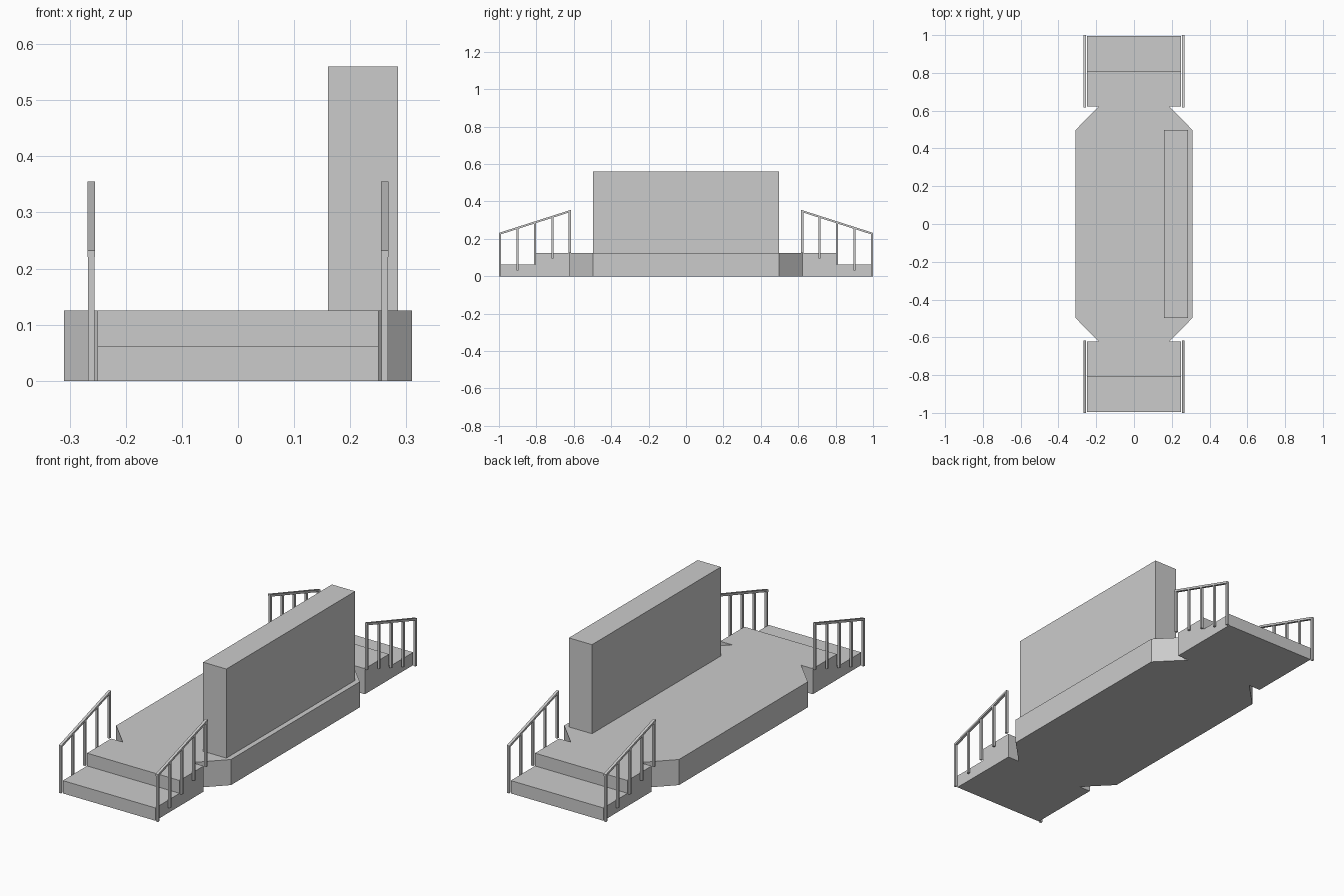
import bpy
import bmesh
from mathutils import Vector

cube = bpy.data.objects.get("Cube")
if cube:
    bpy.data.objects.remove(cube, do_unlink=True)

GREY = (0.6, 0.6, 0.6, 1.0)
grey = bpy.data.materials.new("plain grey")
grey.use_nodes = True
grey.diffuse_color = GREY
grey.node_tree.nodes["Principled BSDF"].inputs["Base Color"].default_value = GREY


def add_prism(bm, outline, push):
    """Extrude a closed outline of 3D points along the push vector."""
    face = bm.faces.new([bm.verts.new(p) for p in outline])
    geom = bmesh.ops.extrude_face_region(bm, geom=[face], use_keep_orig=True)["geom"]
    moved = [g for g in geom if isinstance(g, bmesh.types.BMVert)]
    bmesh.ops.translate(bm, verts=moved, vec=Vector(push))


def finish(name, bm):
    bmesh.ops.recalc_face_normals(bm, faces=bm.faces)
    mesh = bpy.data.meshes.new(name)
    bm.to_mesh(mesh)
    bm.free()
    mesh.materials.append(grey)
    obj = bpy.data.objects.new(name, mesh)
    bpy.context.collection.objects.link(obj)
    return obj


def side_profile(bm, points, x0, x1):
    """Extrude a (y, z) profile from x0 to x1."""
    add_prism(bm, [(x0, y, z) for y, z in points], (x1 - x0, 0, 0))


DECK_Z = 0.125
STEP_Z = DECK_Z / 2
DECK_END = 0.622

# Deck with chamfered corners
quarter = [(0.31, 0.497), (0.187, DECK_END)]
outline = quarter + [(-x, y) for x, y in reversed(quarter)]
outline += [(-x, -y) for x, y in outline]
bm = bmesh.new()
add_prism(bm, [(x, y, 0) for x, y in outline], (0, 0, DECK_Z))
finish("deck", bm)

# Long upright wall on the left side of the deck
bm = bmesh.new()
side_profile(bm, [(-0.497, DECK_Z), (0.497, DECK_Z), (0.497, 0.56), (-0.497, 0.56)],
             0.16, 0.285)
finish("wall", bm)

# Railing sizes: everything follows the slope of the stairs
IN_Y, OUT_Y = 0.616, 1.0
BAR = 0.011
RAIL_X = 0.256
LOW_TOP, HIGH_TOP = 0.232, 0.355


def rail_top(y):
    return HIGH_TOP + (LOW_TOP - HIGH_TOP) * (y - IN_Y) / (OUT_Y - IN_Y)


for end, sy in (("front", -1), ("back", 1)):
    # Two broad steps at each end
    steps = [(DECK_END, 0), (0.995, 0), (0.995, STEP_Z), (0.808, STEP_Z),
             (0.808, DECK_Z), (DECK_END, DECK_Z)]
    bm = bmesh.new()
    side_profile(bm, [(sy * y, z) for y, z in steps], -0.25, 0.25)
    finish(end + "_steps", bm)

    for side, sx in (("left", 1), ("right", -1)):
        bm = bmesh.new()
        # Sloping handrail
        rail = [(IN_Y, HIGH_TOP), (OUT_Y, LOW_TOP),
                (OUT_Y, LOW_TOP - BAR), (IN_Y, HIGH_TOP - BAR)]
        side_profile(bm, [(sy * y, z) for y, z in rail],
                     sx * (RAIL_X - 0.001), sx * (RAIL_X + BAR + 0.001))
        # Five evenly spaced square posts
        for i in range(5):
            y0 = IN_Y + (OUT_Y - IN_Y - BAR) * i / 4
            y1 = y0 + BAR
            foot = DECK_Z * (1 - i / 4)
            post = [(y0, foot), (y1, foot),
                    (y1, rail_top(y1) - BAR), (y0, rail_top(y0) - BAR)]
            side_profile(bm, [(sy * y, z) for y, z in post],
                         sx * RAIL_X, sx * (RAIL_X + BAR))
        finish(f"{end}_{side}_railing", bm)
